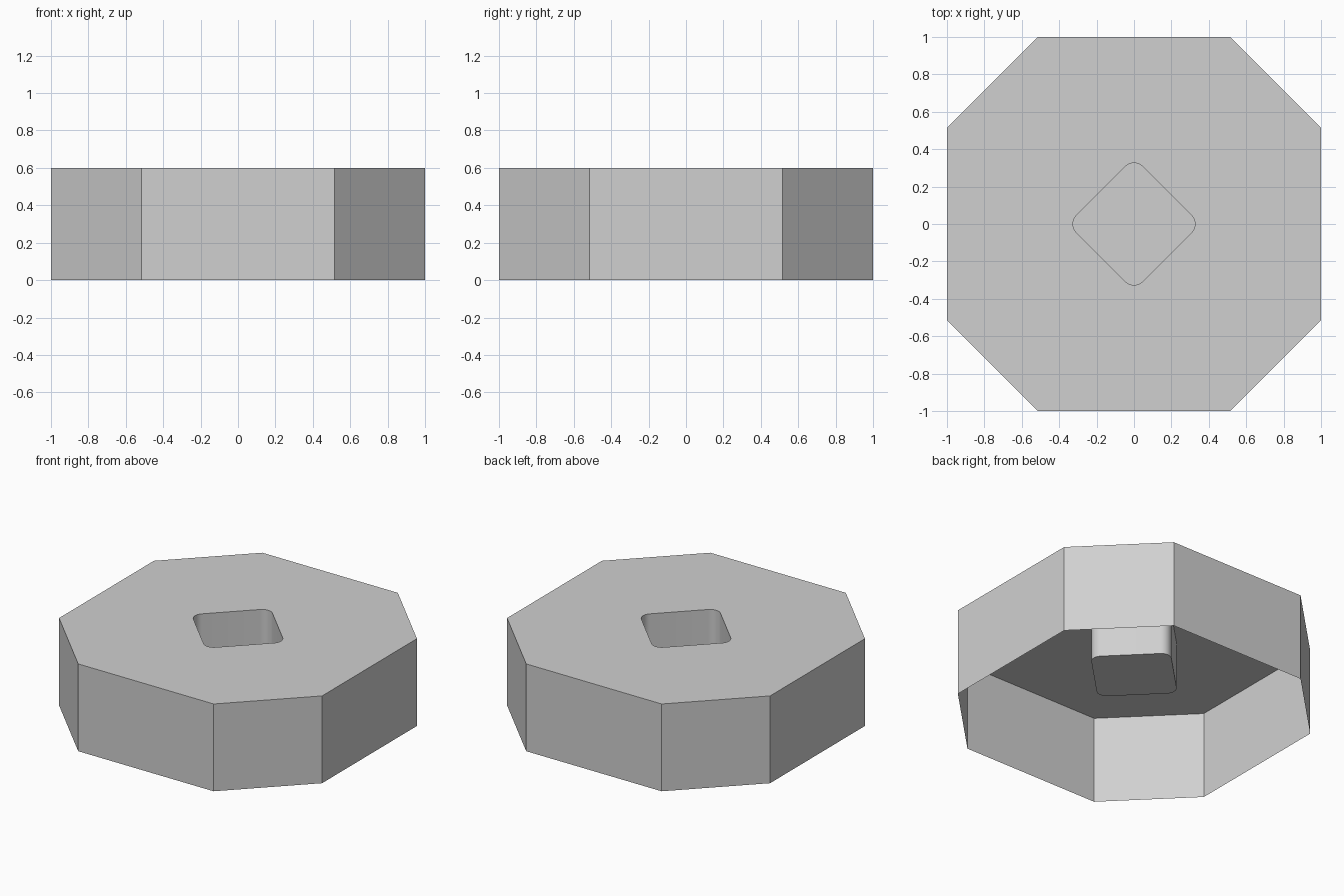
import bpy
import bmesh
from math import pi, cos, sin

HEIGHT = 0.6
FLOOR = 0.28       # height of the recess floor
FLAT = 0.515       # half length of the long octagon sides
HALF = 0.25        # half side of the square recess
RADIUS = 0.065     # recess corner radius
STEPS = 8

cube = bpy.data.objects.get("Cube")
if cube:
    bpy.data.objects.remove(cube, do_unlink=True)

grey = bpy.data.materials.new("light_grey")
grey.use_nodes = True
colour = (0.63, 0.63, 0.63, 1)
grey.diffuse_color = colour
grey.node_tree.nodes["Principled BSDF"].inputs["Base Color"].default_value = colour


def loop(bm, points, z):
    """Closed ring of vertices and edges at one height."""
    verts = [bm.verts.new((x, y, z)) for x, y in points]
    edges = [bm.edges.new((v, verts[i - 1])) for i, v in enumerate(verts)]
    return verts, edges


def walls(bm, lower, upper):
    for i in range(len(lower)):
        bm.faces.new((lower[i - 1], lower[i], upper[i], upper[i - 1]))


# Outline of the body: a square with cut corners
octagon = []
for k in range(4):
    c, s = round(cos(k * pi / 2)), round(sin(k * pi / 2))
    for x, y in ((1, -FLAT), (1, FLAT)):
        octagon.append((x * c - y * s, x * s + y * c))

# Outline of the recess: a rounded square turned by an eighth of a turn
diamond = []
centre = (HALF - RADIUS) * 2 ** 0.5
for k in range(4):
    a = k * pi / 2
    for i in range(STEPS + 1):
        t = a - pi / 4 + i * pi / 2 / STEPS
        diamond.append((centre * cos(a) + RADIUS * cos(t),
                        centre * sin(a) + RADIUS * sin(t)))

bm = bmesh.new()

# Outer walls, open underneath
base, _ = loop(bm, octagon, 0)
rim, rim_edges = loop(bm, octagon, HEIGHT)
walls(bm, base, rim)

# Recess walls and floor
mouth, mouth_edges = loop(bm, diamond, HEIGHT)
bottom, _ = loop(bm, diamond, FLOOR)
walls(bm, mouth, bottom)
floor = bm.faces.new(bottom)

# Top plate around the recess
bmesh.ops.triangle_fill(bm, edges=rim_edges + mouth_edges,
                        use_beauty=True, normal=(0, 0, 1))

# Point all faces outwards
bmesh.ops.recalc_face_normals(bm, faces=bm.faces[:])
floor.normal_update()
if floor.normal.z < 0:
    bmesh.ops.reverse_faces(bm, faces=bm.faces[:])

mesh = bpy.data.meshes.new("octagonal_cap")
bm.to_mesh(mesh)
bm.free()
mesh.materials.append(grey)
cap = bpy.data.objects.new("octagonal_cap", mesh)
bpy.context.collection.objects.link(cap)

bpy.ops.object.select_all(action='DESELECT')
cap.select_set(True)
bpy.context.view_layer.objects.active = cap
bpy.ops.object.shade_smooth_by_angle(angle=pi / 6)
